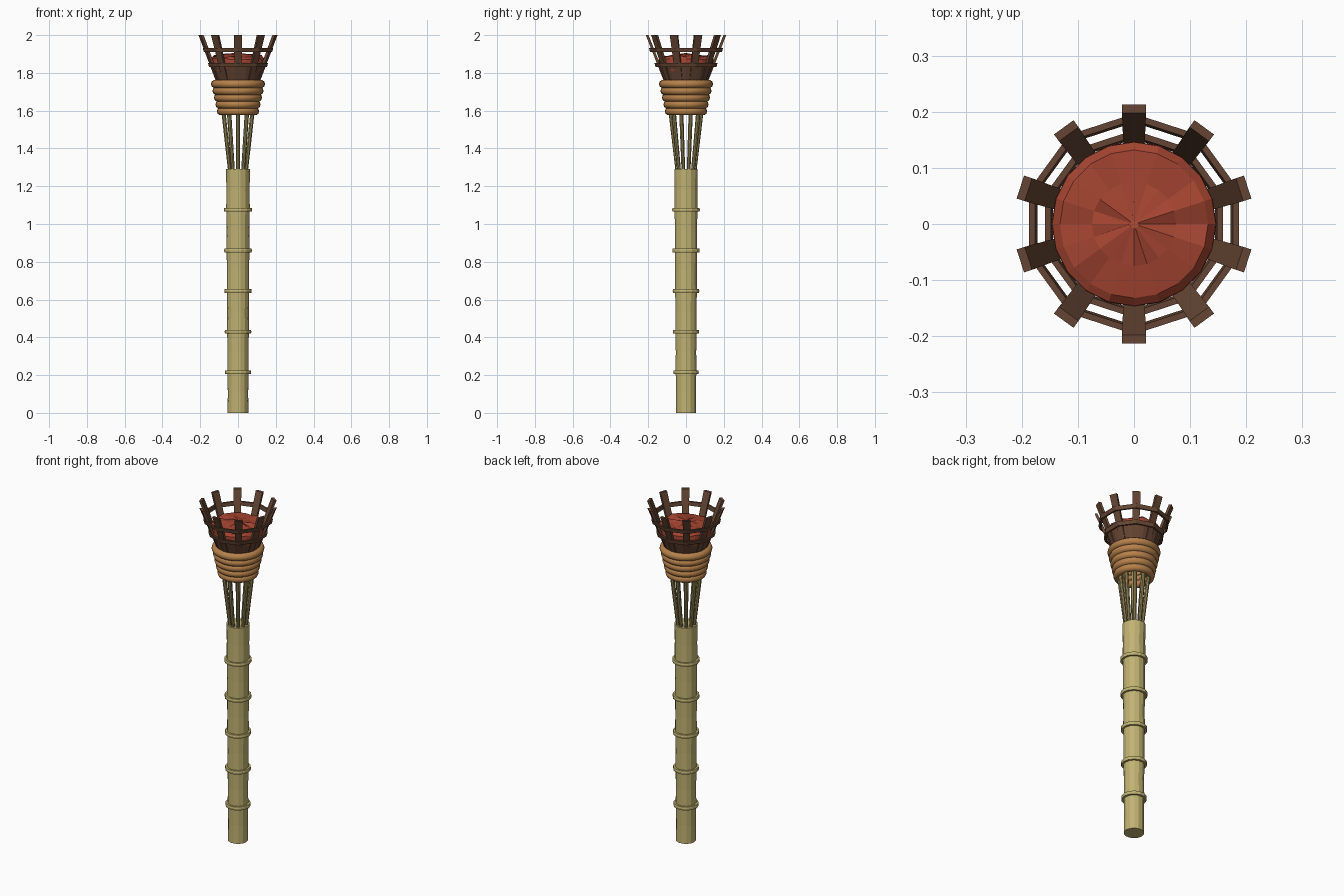
import bpy, math, random
from mathutils import Matrix, Vector

if "Cube" in bpy.data.objects:
    bpy.data.objects.remove(bpy.data.objects["Cube"])
random.seed(4)

def mat(name, c):
    m = bpy.data.materials.new(name)
    m.diffuse_color = (*c, 1)
    m.use_nodes = True
    m.node_tree.nodes["Principled BSDF"].inputs["Base Color"].default_value = m.diffuse_color
    return m

BAMBOO = mat("bamboo", (0.53, 0.45, 0.17))
REED = mat("dark_reed", (0.31, 0.25, 0.10))
ROPE = mat("rope", (0.47, 0.22, 0.07))
WOOD = mat("brown_wood", (0.13, 0.06, 0.033))
EMBER = mat("ember_red", (0.37, 0.058, 0.03))

def mesh(name, verts, faces, m, smooth=None):
    me = bpy.data.meshes.new(name)
    me.from_pydata(verts, [], faces)
    me.materials.append(m)
    ob = bpy.data.objects.new(name, me)
    bpy.context.collection.objects.link(ob)
    if smooth:
        bpy.context.view_layer.objects.active = ob
        ob.select_set(True)
        bpy.ops.object.shade_smooth_by_angle(angle=math.radians(smooth))
        ob.select_set(False)
    return ob

def lathe(name, prof, n, m, closed=False, phase=0.0, jitter=0.0, smooth=None):
    """Revolve (radius, z) points; closed profiles make rings, open ones get caps."""
    v, f, k = [], [], len(prof)
    for r, z in prof:
        for i in range(n):
            a = phase + 2 * math.pi * i / n
            v.append((r * math.cos(a), r * math.sin(a), z + random.uniform(-jitter, jitter)))
    for j in range(k if closed else k - 1):
        b, t = j * n, (j + 1) % k * n
        for i in range(n):
            q = (i + 1) % n
            f.append((b + i, b + q, t + q, t + i))
    if not closed:
        f.append(tuple(reversed(range(n))))
        f.append(tuple(range((k - 1) * n, k * n)))
    return mesh(name, v, f, m, smooth)

# Bamboo pole: stacked, slightly flaring segments with node rings
step = 0.215
for i in range(6):
    r = 0.055 + 0.0015 * i
    lathe("pole_segment", [(r, i * step), (r - 0.001, (i + 0.5) * step), (r + 0.001, (i + 1) * step)], 14, BAMBOO)
    if i:
        z, R = i * step, r + 0.013
        lathe("pole_node", [(r - 0.01, z - 0.01), (R - 0.002, z - 0.01), (R, z),
                            (R - 0.002, z + 0.01), (r - 0.01, z + 0.01)], 14, BAMBOO, True)

# Splayed reeds, one below each basket slat
N = 10
for i in range(N):
    a = math.pi / 2 + 2 * math.pi * i / N
    d = Vector((math.cos(a), math.sin(a), 0))
    p0, p1 = d * 0.043 + Vector((0, 0, 1.26)), d * 0.095 + Vector((0, 0, 1.72))
    ax = p1 - p0
    rot = ax.to_track_quat('Z', 'Y').to_matrix().to_4x4()
    reed = lathe("reed", [(0.010, 0), (0.0125, ax.length)], 8, REED)
    reed.data.transform(Matrix.Translation(p0) @ rot)

# Rope coils
for i in range(5):
    z, r, R = 1.597 + 0.036 * i, 0.022, 0.090 + 0.0078 * i
    prof = [(R + r * math.cos(t * math.pi / 5), z + r * math.sin(t * math.pi / 5)) for t in range(10)]
    lathe("rope_coil", prof, 28, ROPE, True, smooth=50)

# Basket: cup, flaring slats and two hoops
lathe("basket_cup", [(0.095, 1.70), (0.122, 1.77), (0.142, 1.83)], 20, WOOD)
for i in range(N):
    a = math.pi / 2 + 2 * math.pi * i / N
    v = []
    for r, z in ((0.111, 1.74), (0.213, 2.0)):
        for dr, w in ((0, -1), (0, 1), (-0.015, 1), (-0.015, -1)):
            v.append(((r + dr), w * (0.017 if z < 1.9 else 0.0215), z))
    s = mesh("basket_slat", v, [(3, 2, 1, 0), (4, 5, 6, 7), (0, 1, 5, 4), (1, 2, 6, 5),
                                (2, 3, 7, 6), (3, 0, 4, 7)], WOOD)
    s.data.transform(Matrix.Rotation(a, 4, 'Z'))
for z, ap in ((1.841, 0.156), (1.922, 0.184)):
    c = 1 / math.cos(math.pi / N)
    lathe("basket_hoop", [((ap - 0.012) * c, z - 0.011), ((ap - 0.003) * c, z - 0.011),
                          ((ap + 0.003) * c, z + 0.011), ((ap - 0.008) * c, z + 0.011)],
          N, WOOD, True, phase=math.pi / 2)

# Glowing ember bed, uneven low dome
lathe("embers", [(0.136, 1.815), (0.147, 1.85), (0.146, 1.875), (0.132, 1.888),
                 (0.075, 1.894), (0.008, 1.898)], 20, EMBER, jitter=0.008)
